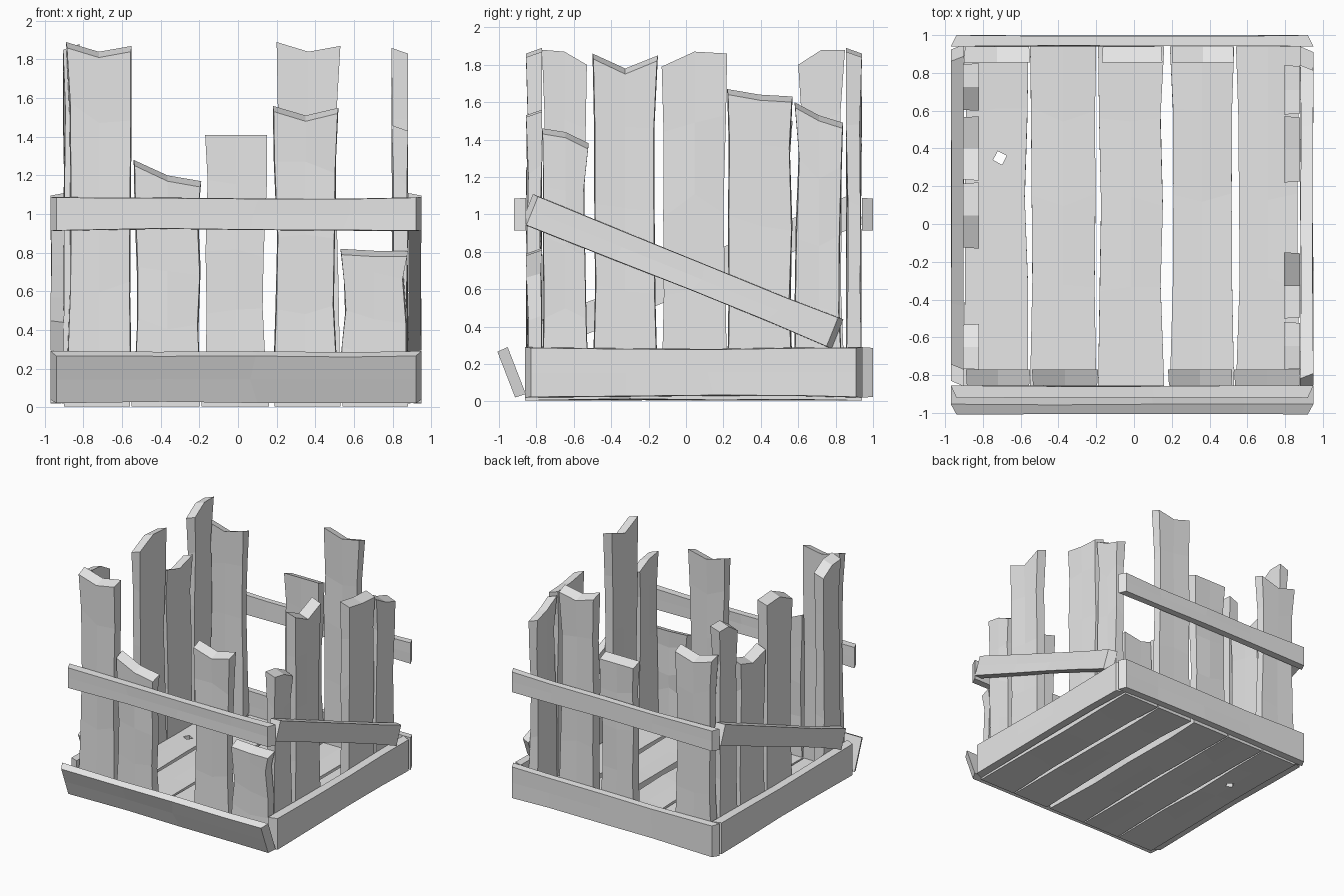
import bpy, bmesh, math, random
from mathutils import Vector

random.seed(4)
cube = bpy.data.objects.get("Cube")
if cube:
    bpy.data.objects.remove(cube, do_unlink=True)

wood = bpy.data.materials.new("grey_wood")
wood.use_nodes = True
wood.diffuse_color = (0.8, 0.8, 0.8, 1)
wood.node_tree.nodes["Principled BSDF"].inputs["Base Color"].default_value = (0.8, 0.8, 0.8, 1)

X, Y, Z = Vector((1, 0, 0)), Vector((0, 1, 0)), Vector((0, 0, 1))


def board(name, start, along, across, out, width, thick, ends, rough=0.02, chamfer=0.0):
    """Rough plank: start is the middle of its inner bottom edge, ends are the
    lengths at the low side, middle and high side of its far end."""
    bm = bmesh.new()
    rings = []
    for t in (0, 0.3, 0.55, 0.8, 1):
        middle = 0 < t < 1
        pinch = [random.uniform(0, rough) if middle else 0 for _ in range(2)]
        ring = []
        # loop around the section: inner side, then outer side back again
        for side, layer in ((-1, 0), (0, 0), (1, 0), (1, 1), (0, 1), (-1, 1)):
            length = ends[side + 1] * t
            if middle:
                length += random.uniform(-1, 1) * rough * 2
            w = side * (width / 2 - pinch[0 if side < 0 else 1])
            d = layer * thick
            if middle:
                d += random.uniform(0, rough / 2) * (1 if layer == 0 else -1)
            if layer:  # outer face is cut back at the ends
                length += chamfer * ((t == 0) - (t == 1))
                w *= 1 - chamfer
            ring.append(bm.verts.new(start + along * length + across * w + out * d))
        rings.append(ring)
    for a, b in zip(rings, rings[1:]):
        for i in range(6):
            j = (i + 1) % 6
            bm.faces.new((a[i], a[j], b[j], b[i]))
    for r in (rings[0], rings[-1]):
        bm.faces.new((r[0], r[1], r[4], r[5]))
        bm.faces.new((r[1], r[2], r[3], r[4]))
    bmesh.ops.recalc_face_normals(bm, faces=bm.faces)
    mesh = bpy.data.meshes.new(name)
    bm.to_mesh(mesh)
    bm.free()
    mesh.materials.append(wood)
    obj = bpy.data.objects.new(name, mesh)
    bpy.context.collection.objects.link(obj)
    return obj


# Floor planks
floor = []
for i, (a, b) in enumerate([(-.9, -.56), (-.55, -.2), (-.19, .16), (.19, .53), (.54, .88)]):
    floor.append(board(f"floor_plank_{i + 1}", Vector(((a + b) / 2, -.86, .005)),
                       Y, X, Z, b - a, .075, (1.8,) * 3))

# Small knot hole in the first floor plank
bpy.ops.mesh.primitive_cylinder_add(vertices=4, radius=.038, depth=.4,
                                    location=(-.71, .35, 0), rotation=(0, 0, .3))
cutter = bpy.context.object
cutter.name = "knot_cutter"
cutter.hide_render = True
mod = floor[0].modifiers.new("knot_hole", "BOOLEAN")
mod.operation, mod.object, mod.solver = "DIFFERENCE", cutter, "EXACT"
bpy.context.view_layer.objects.active = floor[0]
bpy.ops.object.modifier_apply(modifier=mod.name)
bpy.data.objects.remove(cutter, do_unlink=True)

# Broken upright slats: wall -> (span start, span end, three top heights)
walls = {
    "front": (X, -Y, .77, [(-.89, -.55, 1.89, 1.84, 1.87), (-.54, -.19, 1.28, 1.2, 1.17),
                           (.18, .52, 1.56, 1.51, 1.55), (.53, .88, .82, .81, .81)]),
    "back": (X, Y, .855, [(-.9, -.55, 1.66, 1.61, 1.66), (-.17, .15, 1.41, 1.41, 1.41),
                          (.2, .53, 1.89, 1.84, 1.87)]),
    "right": (Y, X, .795, [(-.77, -.52, 1.46, 1.44, 1.38), (-.5, -.15, 1.86, 1.78, 1.85),
                           (.22, .57, 1.67, 1.64, 1.63), (.58, .84, 1.6, 1.53, 1.49)]),
    "left": (Y, -X, .82, [(-.77, -.53, 1.88, 1.87, 1.8), (-.13, .22, 1.79, 1.87, 1.86),
                          (.23, .57, 1.5, 1.45, 1.5), (.6, .85, 1.8, 1.88, 1.88)]),
}
base = .07
for wall, (across, out, depth, slats) in walls.items():
    for i, (a, b, *tops) in enumerate(slats):
        board(f"{wall}_slat_{i + 1}", across * ((a + b) / 2) + out * depth + Z * base,
              Z, across, out, b - a, .085, [t - base for t in tops], .025, .03)


def rail(name, p0, p1, out, width, thick):
    """Frame board between two points on its inner face."""
    p0, p1 = Vector(p0), Vector(p1)
    d = p1 - p0
    along = d.normalized()
    across = along.cross(out)
    if across.z < 0:
        across.negate()
    board(name, p0, along, across.normalized(), out, width, thick, (d.length,) * 3, .012, .03)


# Base boards; the front one leans outward
lean = Vector((0, -.93, -.36)).normalized()
rail("front_base_board", (-.97, -.905, .165), (.95, -.905, .165), lean, .27, .06)
rail("back_base_board", (-.97, .94, .155), (.95, .94, .155), Y, .27, .06)
rail("right_base_board", (.88, -.86, .155), (.88, .94, .155), X, .27, .07)
rail("left_base_board", (-.9, -.86, .155), (-.9, .94, .155), -X, .27, .07)

# Upper rails, level at front and back, fallen to a slant on the sides
rail("front_rail", (-.97, -.855, 1), (.95, -.855, 1), -Y, .175, .065)
rail("back_rail", (-.97, .94, 1), (.95, .94, 1), Y, .175, .06)
rail("right_rail", (.88, -.85, 1.03), (.88, .81, .36), X, .17, .07)
rail("left_rail", (-.9, .92, 1.03), (-.9, -.74, .36), -X, .17, .07)
